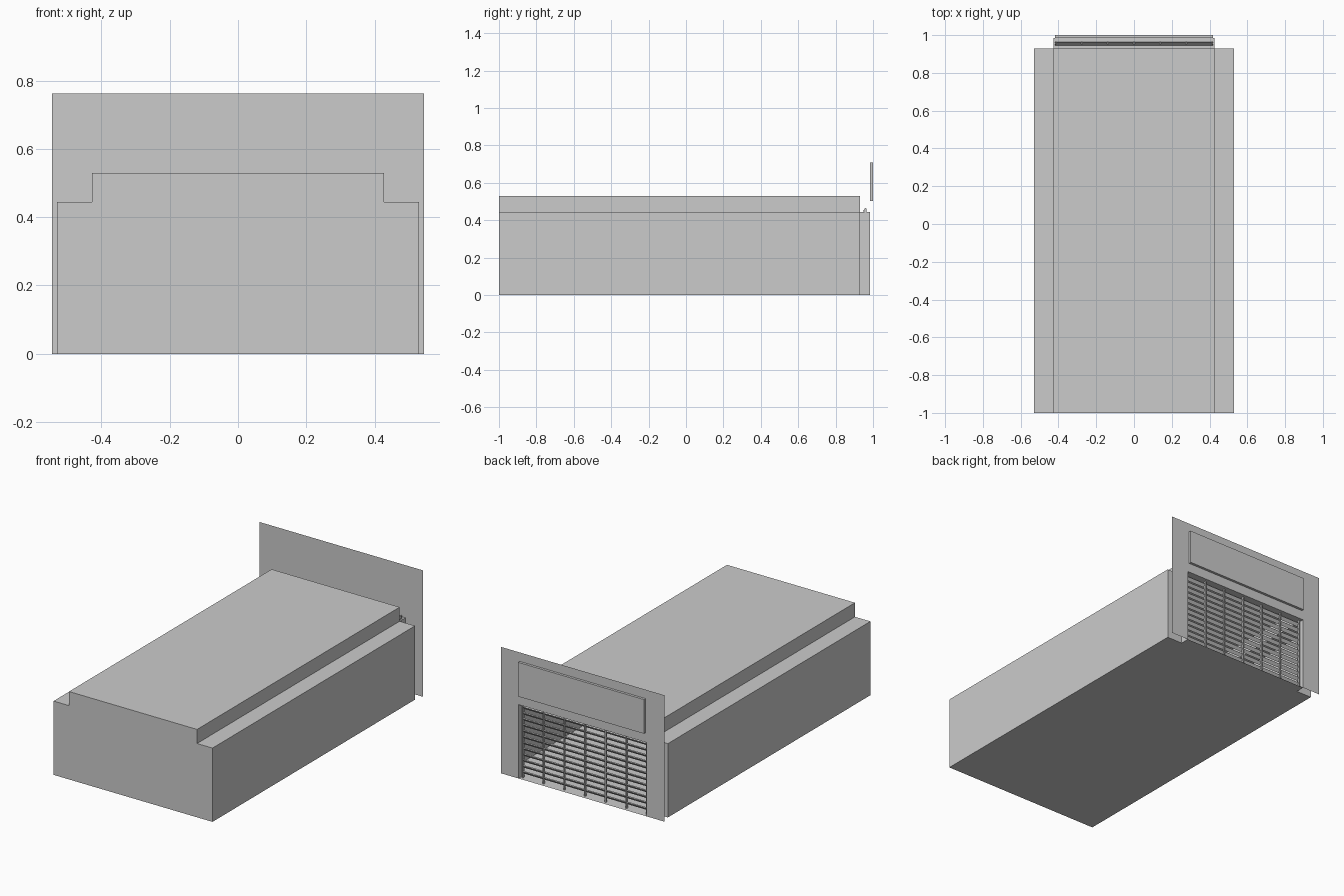
import bpy, bmesh, math
from mathutils import Matrix

if "Cube" in bpy.data.objects:
    bpy.data.objects.remove(bpy.data.objects["Cube"])

W, IN = 0.53, 0.427          # outer and inner half widths
STEP, TOP = 0.445, 0.53      # shoulder and roof heights
Y0, Y1, YP = -1.0, 0.93, 0.985


def mesh(name, verts, faces):
    me = bpy.data.meshes.new(name)
    me.from_pydata(verts, [], faces)
    ob = bpy.data.objects.new(name, me)
    bpy.context.collection.objects.link(ob)
    return ob


def add_wall(verts, faces, y, x0, x1, z0, z1):
    # quad facing +y
    n = len(verts)
    verts += [(x1, y, z0), (x0, y, z0), (x0, y, z1), (x1, y, z1)]
    faces.append((n, n + 1, n + 2, n + 3))


def add_box(bm, centre, size, tilt=0):
    m = (Matrix.Translation(centre) @ Matrix.Rotation(tilt, 4, 'X')
         @ Matrix.Diagonal((*size, 1)))
    bmesh.ops.create_cube(bm, size=1, matrix=m)


def finish(bm, name):
    ob = mesh(name, [], [])
    bm.to_mesh(ob.data)
    bm.free()
    return ob


# Stepped casing: hollow, with the rear open behind the grille
prof = [(-W, 0), (W, 0), (W, STEP), (IN, STEP), (IN, TOP),
        (-IN, TOP), (-IN, STEP), (-W, STEP)]
n = len(prof)
verts = [(x, y, z) for y in (Y0, Y1) for x, z in prof]
faces = [tuple(range(n))]
faces += [(i, i + n, (i + 1) % n + n, (i + 1) % n) for i in range(n)]
for x0, x1, z0, z1 in ((-W, -IN, 0, STEP), (IN, W, 0, STEP), (-IN, IN, STEP, TOP)):
    add_wall(verts, faces, Y1, x0, x1, z0, z1)
mesh("casing", verts, faces)

# Short duct joining casing to the face plate
ring = [(-IN, 0), (IN, 0), (IN, STEP), (-IN, STEP)]
mesh("grille_duct", [(x, y, z) for y in (Y1, YP) for x, z in ring],
     [(i, i + 4, (i + 1) % 4 + 4, (i + 1) % 4) for i in range(4)])

# Face plate around the grille opening
verts, faces = [], []
P, H = 0.545, 0.762
for x0, x1, z0, z1 in ((-P, -IN, 0, STEP), (IN, P, 0, STEP), (-P, P, STEP, H)):
    add_wall(verts, faces, YP, x0, x1, z0, z1)
mesh("face_plate", verts, faces)

# Raised control cover
bm = bmesh.new()
add_box(bm, (0, (YP + 1) / 2, 0.605), (0.838, 1 - YP, 0.206))
finish(bm, "control_cover")

# Louvre slats
bm = bmesh.new()
for i in range(13):
    add_box(bm, (0, 0.955, 0.03 + i * 0.0355), (0.838, 0.022, 0.006), math.radians(50))
finish(bm, "grille_slats")

# Upright grille bars
bm = bmesh.new()
for i in range(7):
    add_box(bm, (-0.415 + i * 0.83 / 6, 0.96, 0.232), (0.008, 0.012, 0.464))
finish(bm, "grille_bars")
